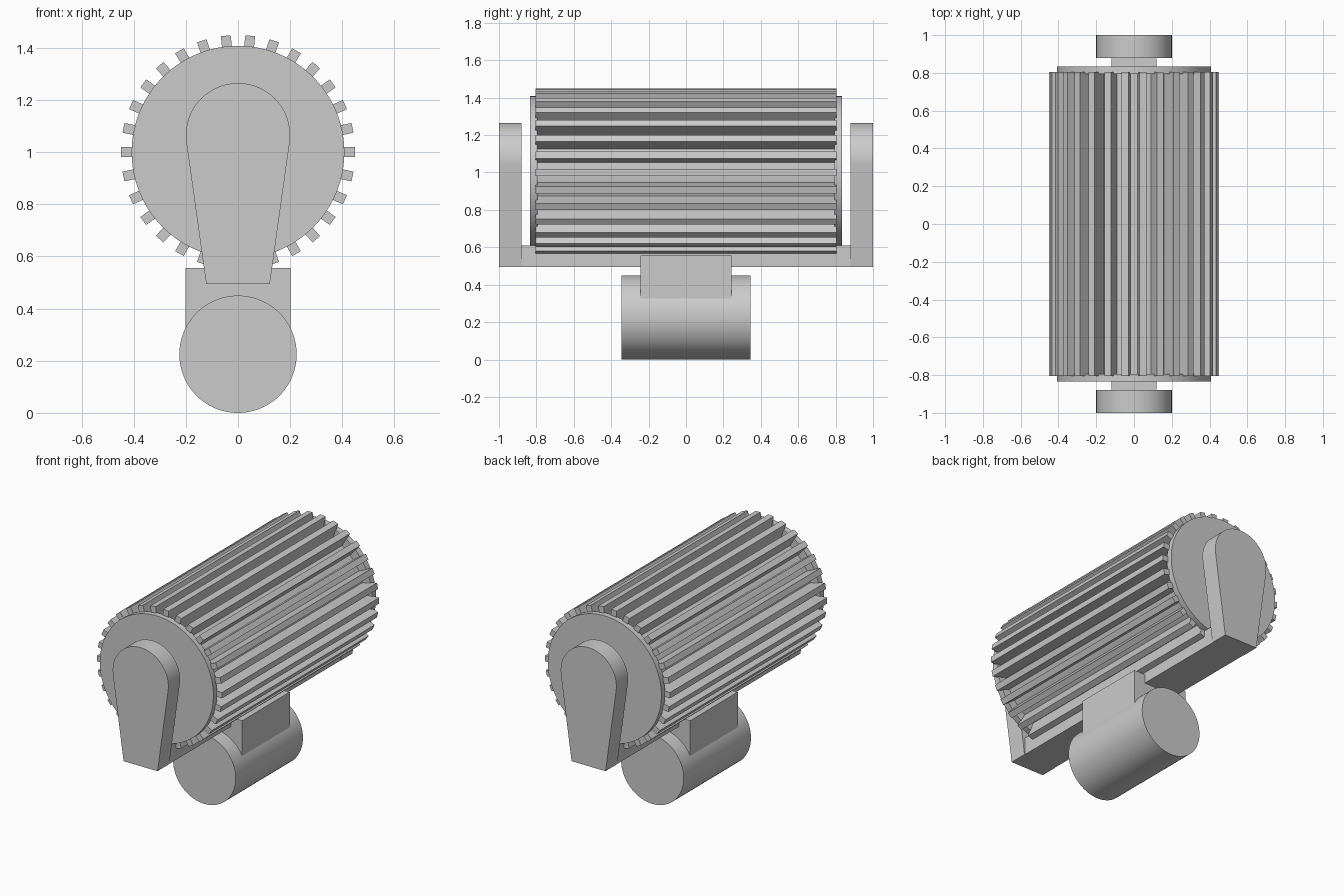
import bpy
import bmesh
from math import pi, sin, cos, asin, atan2, hypot, radians
from mathutils import Matrix, Vector

cube = bpy.data.objects.get("Cube")
if cube:
    bpy.data.objects.remove(cube, do_unlink=True)

grey = bpy.data.materials.new("plain grey")
grey.use_nodes = True
colour = (0.6, 0.6, 0.6, 1)
grey.diffuse_color = colour
grey.node_tree.nodes["Principled BSDF"].inputs["Base Color"].default_value = colour


def finish(name, bm, smooth=False):
    bmesh.ops.recalc_face_normals(bm, faces=bm.faces)
    mesh = bpy.data.meshes.new(name)
    bm.to_mesh(mesh)
    bm.free()
    mesh.materials.append(grey)
    obj = bpy.data.objects.new(name, mesh)
    bpy.context.collection.objects.link(obj)
    if smooth:
        bpy.ops.object.select_all(action="DESELECT")
        obj.select_set(True)
        bpy.context.view_layer.objects.active = obj
        bpy.ops.object.shade_smooth_by_angle(angle=radians(30))
    return obj


def add_box(bm, size, matrix):
    bmesh.ops.create_cube(bm, size=1, matrix=matrix @ Matrix.Diagonal((*size, 1)))


def box(name, size, centre):
    bm = bmesh.new()
    add_box(bm, size, Matrix.Translation(centre))
    return finish(name, bm)


def cylinder(name, radius, length, y, z):
    bm = bmesh.new()
    matrix = Matrix.Translation((0, y, z)) @ Matrix.Rotation(pi / 2, 4, "X")
    bmesh.ops.create_cone(bm, cap_ends=True, segments=96, radius1=radius,
                          radius2=radius, depth=length, matrix=matrix)
    return finish(name, bm, True)


# Ribbed drum
DRUM_Z = 1.0
RIBS = 30
RIB_OUT, RIB_IN = 0.449, 0.33
cylinder("drum_core", 0.35, 1.6, 0, DRUM_Z)

bm = bmesh.new()
for i in range(RIBS):
    turn = Matrix.Translation((0, 0, DRUM_Z)) @ Matrix.Rotation(2 * pi * i / RIBS, 4, "Y")
    offset = Matrix.Translation(((RIB_OUT + RIB_IN) / 2, 0, 0))
    add_box(bm, (RIB_OUT - RIB_IN, 1.61, 0.038), turn @ offset)
finish("drum_ribs", bm)

# Tapered arm outline: round head tangent to straight sides
HEAD_Z, HEAD_R, FOOT_Z, FOOT_X = 1.065, 0.2, 0.495, 0.122
drop = HEAD_Z - FOOT_Z
start = -atan2(drop, FOOT_X) + pi / 2 - asin(HEAD_R / hypot(FOOT_X, drop)) \
    + pi / 2 - pi / 2
start = max(-0.2, min(0.0, start))
STEPS = 48
outline = [(FOOT_X, FOOT_Z)]
for i in range(STEPS + 1):
    a = start + (pi - 2 * start) * i / STEPS
    outline.append((HEAD_R * cos(a), HEAD_Z + HEAD_R * sin(a)))
outline.append((-FOOT_X, FOOT_Z))

for side, label in ((-1, "front"), (1, "back")):
    cylinder(label + "_drum_disc", 0.408, 0.04, side * 0.815, DRUM_Z)
    bm = bmesh.new()
    face = bm.faces.new([bm.verts.new((x, side * 0.88, z)) for x, z in outline])
    result = bmesh.ops.extrude_face_region(bm, geom=[face], use_keep_orig=True)
    bmesh.ops.translate(bm, vec=Vector((0, side * 0.12, 0)),
                        verts=[v for v in result["geom"] if isinstance(v, bmesh.types.BMVert)])
    finish(label + "_arm", bm, True)

# Bar joining the arms, mounting block and lower barrel
box("cross_bar", (0.24, 1.78, 0.115), (0, 0, 0.5525))
box("mounting_block", (0.402, 0.488, 0.255), (0, 0, 0.4275))
cylinder("lower_barrel", 0.225, 0.69, 0, 0.225)
